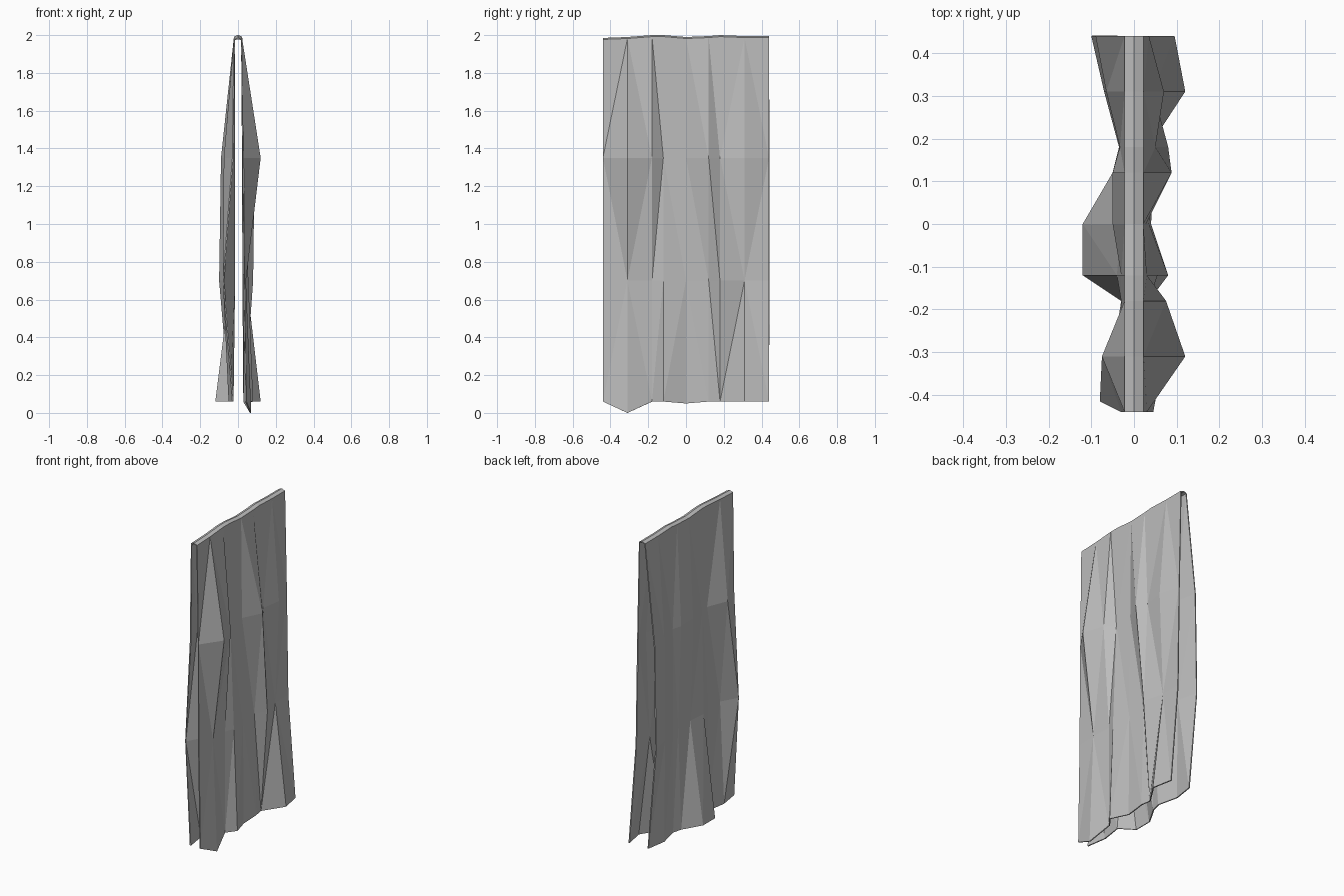
import bpy
import bmesh

default_cube = bpy.data.objects.get("Cube")
if default_cube:
    bpy.data.objects.remove(default_cube, do_unlink=True)


def make_material(name, colour):
    material = bpy.data.materials.new(name)
    material.use_nodes = True
    material.diffuse_color = colour
    shader = next(n for n in material.node_tree.nodes if n.type == "BSDF_PRINCIPLED")
    shader.inputs["Base Color"].default_value = colour
    return material


# Fold columns along the cloth, and the heights of its ridge and hem
columns = [-.44, -.31, -.18, -.12, 0, .12, .18, .31, .44]
ridge_height = [1.985, 1.99, 2, 2, 1.99, 1.995, 2, 1.995, 1.995]
left_hem = [.06, 0, .06, .06, .05, .06, .06, .06, .06]
right_hem = [.06] * len(columns)
upper_height, lower_height = 1.35, .7
ridge_half_width = .022

# Outward swing of the folds: upper, lower and hem rows
left_folds = [
    [.03, .12, .075, .03, .028, .088, .05, .07, .035],
    [.035, .042, .035, .055, .035, .03, .08, .045, .045],
    [.045, .07, .035, .08, .04, .045, .035, .12, .095],
]
right_folds = [
    [.03, .075, .022, .03, .05, .05, .033, .065, .09],
    [.08, .022, .03, .04, .03, .03, .035, .07, .1],
    [.03, .05, .03, .12, .12, .05, .035, .065, .045],
]


def sheet_rows(side, folds, hem):
    """Points of one hanging side, from the shoulder down to the hem."""
    rows = [[(side * ridge_half_width, y, z - .008)
             for y, z in zip(columns, ridge_height)]]
    for level, swings in enumerate(folds):
        row = []
        for i, y in enumerate(columns):
            z = (upper_height, lower_height, hem[i])[level]
            row.append((side * swings[i], y, z))
        rows.append(row)
    return rows


# One strip of cloth from hem, over the ridge, to the other hem
left_rows = sheet_rows(1, left_folds, left_hem)
right_rows = sheet_rows(-1, right_folds, right_hem)
x, y, z = right_rows[2][0]
right_rows[2][0] = (x, y + .025, z)
ridge_row = [(0, y, z) for y, z in zip(columns, ridge_height)]
all_rows = left_rows[::-1] + [ridge_row] + right_rows

bm = bmesh.new()
grid = [[bm.verts.new(point) for point in row] for row in all_rows]
for row, following in zip(grid, grid[1:]):
    for i in range(len(columns) - 1):
        bm.faces.new((row[i], row[i + 1], following[i + 1], following[i]))
bmesh.ops.triangulate(bm, faces=bm.faces[:], quad_method="SHORT_EDGE")
bm.normal_update()
# Make the outside of the cloth face away from the middle
top_face = max(bm.faces, key=lambda f: f.calc_center_median().z)
if top_face.normal.z < 0:
    bmesh.ops.reverse_faces(bm, faces=bm.faces[:])

mesh = bpy.data.meshes.new("draped_cloth")
bm.to_mesh(mesh)
bm.free()
mesh.materials.append(make_material("cloth_grey", (.5, .5, .5, 1)))
cloth = bpy.data.objects.new("draped_cloth", mesh)
bpy.context.collection.objects.link(cloth)

# Thin fabric thickness, kept inside the outer surface
thickness = cloth.modifiers.new("fabric_thickness", "SOLIDIFY")
thickness.thickness = .007
thickness.offset = -1
